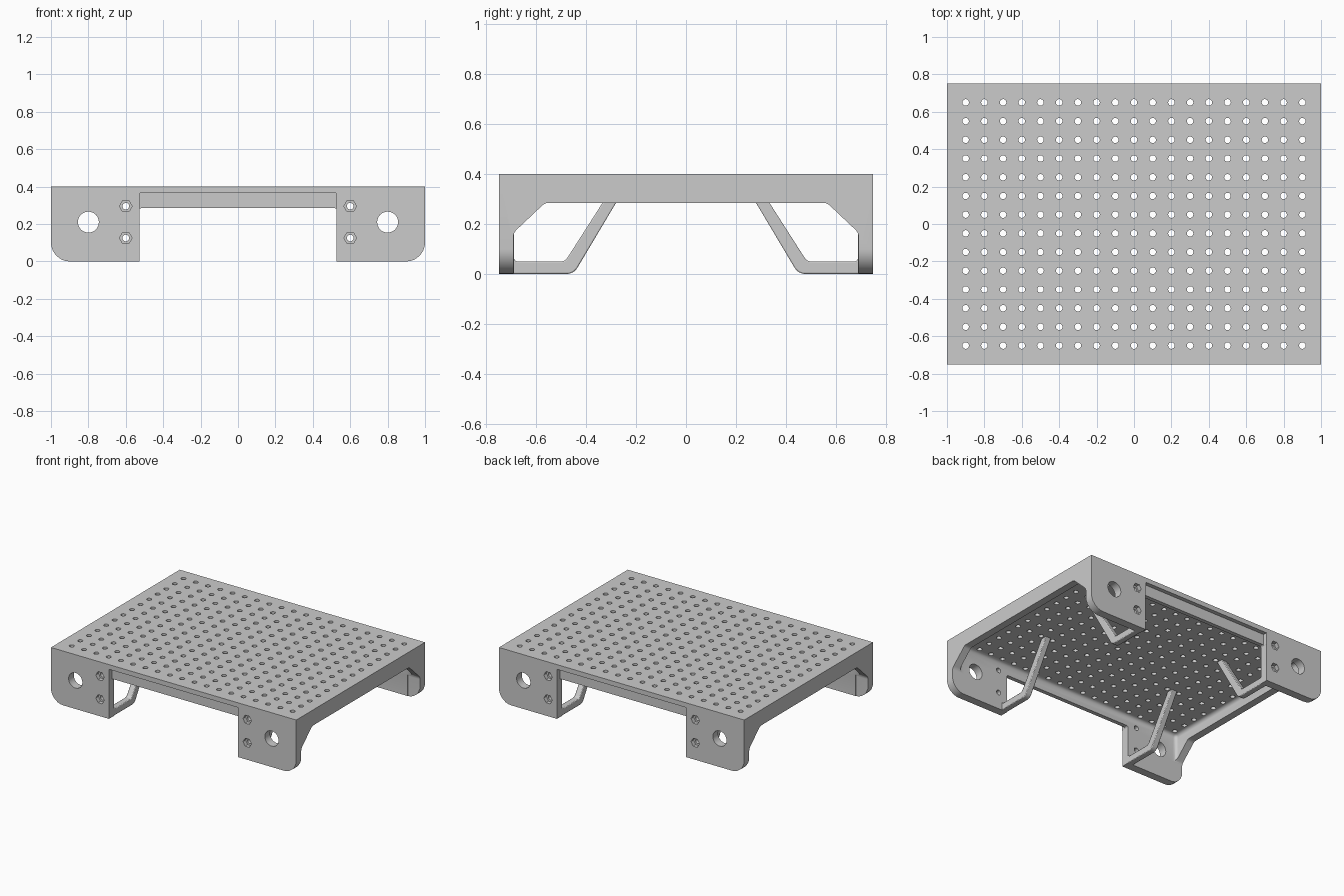
import bpy, bmesh, math
from mathutils import Vector

old = bpy.data.objects.get("Cube")
if old:
    bpy.data.objects.remove(old, do_unlink=True)

GREY = (0.6, 0.6, 0.6, 1)
mat = bpy.data.materials.new("plain grey")
mat.use_nodes = True
mat.diffuse_color = GREY
mat.node_tree.nodes["Principled BSDF"].inputs["Base Color"].default_value = GREY

W, D, H = 1.0, 0.75, 0.4        # half width, half depth, height
WALL_Y, WALL_X = 0.69, 0.945    # inner faces of the walls
UNDER, SKIRT = 0.365, 0.285     # underside of the deck, lower edge of the skirt
LEG = 0.527                     # inner edge of the legs


def rounded(corners, steps=6):
    """Outline from (a, b, radius) corners, each corner with its fillet."""
    out = []
    for i, (a, b, r) in enumerate(corners):
        p = Vector((a, b))
        if not r:
            out.append(p)
            continue
        u = (Vector(corners[i - 1][:2]) - p).normalized()
        v = (Vector(corners[(i + 1) % len(corners)][:2]) - p).normalized()
        half = u.angle(v) / 2
        c = p + (u + v).normalized() * (r / math.sin(half))
        t = r / math.tan(half)
        s, e = p + u * t - c, p + v * t - c
        out += [c + s.lerp(e, k / steps).normalized() * r for k in range(steps + 1)]
    return out


def circle(a, b, r, n):
    return [(a + r * math.cos(k * math.tau / n), b + r * math.sin(k * math.tau / n))
            for k in range(n)]


def rect(a0, a1, b0, b1):
    return [(a0, b0), (a1, b0), (a1, b1), (a0, b1)]


def prism(bm, pts, axis, lo, hi):
    """Extrude an outline along an axis; the other two axes hold the outline."""
    place = {"x": lambda p, d: (d, p[0], p[1]),
             "y": lambda p, d: (p[0], d, p[1]),
             "z": lambda p, d: (p[0], p[1], d)}[axis]
    a = [bm.verts.new(place(p, lo)) for p in pts]
    b = [bm.verts.new(place(p, hi)) for p in pts]
    bm.faces.new(a)
    bm.faces.new(b)
    for i in range(len(pts)):
        j = (i + 1) % len(pts)
        bm.faces.new((a[i], a[j], b[j], b[i]))


def finish(name, bm):
    bmesh.ops.recalc_face_normals(bm, faces=bm.faces[:])
    me = bpy.data.meshes.new(name)
    bm.to_mesh(me)
    bm.free()
    me.materials.append(mat)
    ob = bpy.data.objects.new(name, me)
    bpy.context.collection.objects.link(ob)
    return ob


def activate(ob):
    bpy.ops.object.select_all(action="DESELECT")
    ob.select_set(True)
    bpy.context.view_layer.objects.active = ob


def cut(ob, bm):
    cutter = finish("cutter", bm)
    cutter.hide_render = True
    mod = ob.modifiers.new("cut", "BOOLEAN")
    mod.operation, mod.solver, mod.object = "DIFFERENCE", "EXACT", cutter
    activate(ob)
    bpy.ops.object.modifier_apply(modifier=mod.name)
    bpy.data.objects.remove(cutter, do_unlink=True)


# Body: front outline with rounded feet, extruded front to back
bm = bmesh.new()
prism(bm, rounded([(-W, H, 0), (-W, 0, 0.1), (-LEG, 0, 0), (-LEG, SKIRT, 0.012),
                   (LEG, SKIRT, 0.012), (LEG, 0, 0), (W, 0, 0.1), (W, H, 0)]),
      "y", -D, D)
body = finish("perforated_deck_body", bm)

# Hollow underside with filleted corners
bm = bmesh.new()
prism(bm, rect(-WALL_X, WALL_X, -WALL_Y, WALL_Y), "z", -0.2, UNDER)
bmesh.ops.recalc_face_normals(bm, faces=bm.faces[:])
bmesh.ops.bevel(bm, geom=bm.edges[:], offset=0.025, segments=4, profile=0.5,
                affect="EDGES")
cut(body, bm)

# Side openings with sloped corner gussets
bm = bmesh.new()
y = WALL_Y + 0.002
opening = rounded([(-y, -0.1, 0), (-y, 0.165, 0.04), (-0.565, SKIRT, 0.04),
                   (0.565, SKIRT, 0.04), (y, 0.165, 0.04), (y, -0.1, 0)])
for s in (-1, 1):
    prism(bm, opening, "x", s * 0.9, s * 1.1)
cut(body, bm)

# Shallow recess in the front and back skirts
bm = bmesh.new()
for s in (-1, 1):
    prism(bm, rect(-0.525, 0.525, 0.2, UNDER), "y", s * 0.72, s * 0.85)
cut(body, bm)

# Hexagonal nut pockets, then bolt holes and large round holes in the legs
pockets, holes = bmesh.new(), bmesh.new()
for sy in (-1, 1):
    for sx in (-1, 1):
        for z in (0.125, 0.295):
            prism(pockets, circle(sx * 0.6, z, 0.034, 6), "y", sy * 0.72, sy * 0.8)
            prism(holes, circle(sx * 0.6, z, 0.018, 16), "y", sy * 0.65, sy * 0.85)
        prism(holes, circle(sx * 0.8, 0.21, 0.056, 32), "y", sy * 0.65, sy * 0.85)
cut(body, pockets)
cut(body, holes)

# Grid of small holes through the deck
bm = bmesh.new()
for i in range(19):
    for j in range(14):
        prism(bm, circle(-0.9 + i * 0.1, -0.65 + j * 0.1, 0.0175, 14), "z", 0.33, 0.45)
cut(body, bm)
parts = [body]

# Bent braces from the foot of each leg up to the deck
for sy, end in ((-1, "front"), (1, "back")):
    for sx, side in ((-1, "right"), (1, "left")):
        bm = bmesh.new()
        path = [(0.7, 0, 0), (0.7, 0.075, 0), (WALL_Y, 0.075, 0), (WALL_Y, 0.05, 0.015),
                (0.485, 0.05, 0.03), (0.28, 0.37, 0), (0.23, 0.37, 0), (0.45, 0, 0.05)]
        prism(bm, [(sy * p.x, p.y) for p in rounded(path)],
              "x", sx * LEG, sx * (LEG + 0.045))
        brace = finish(f"{end}_{side}_brace", bm)
        bev = brace.modifiers.new("soft edges", "BEVEL")
        bev.width, bev.segments, bev.limit_method = 0.006, 2, "ANGLE"
        parts.append(brace)

for ob in parts:
    activate(ob)
    bpy.ops.object.shade_smooth_by_angle(angle=math.radians(30))
